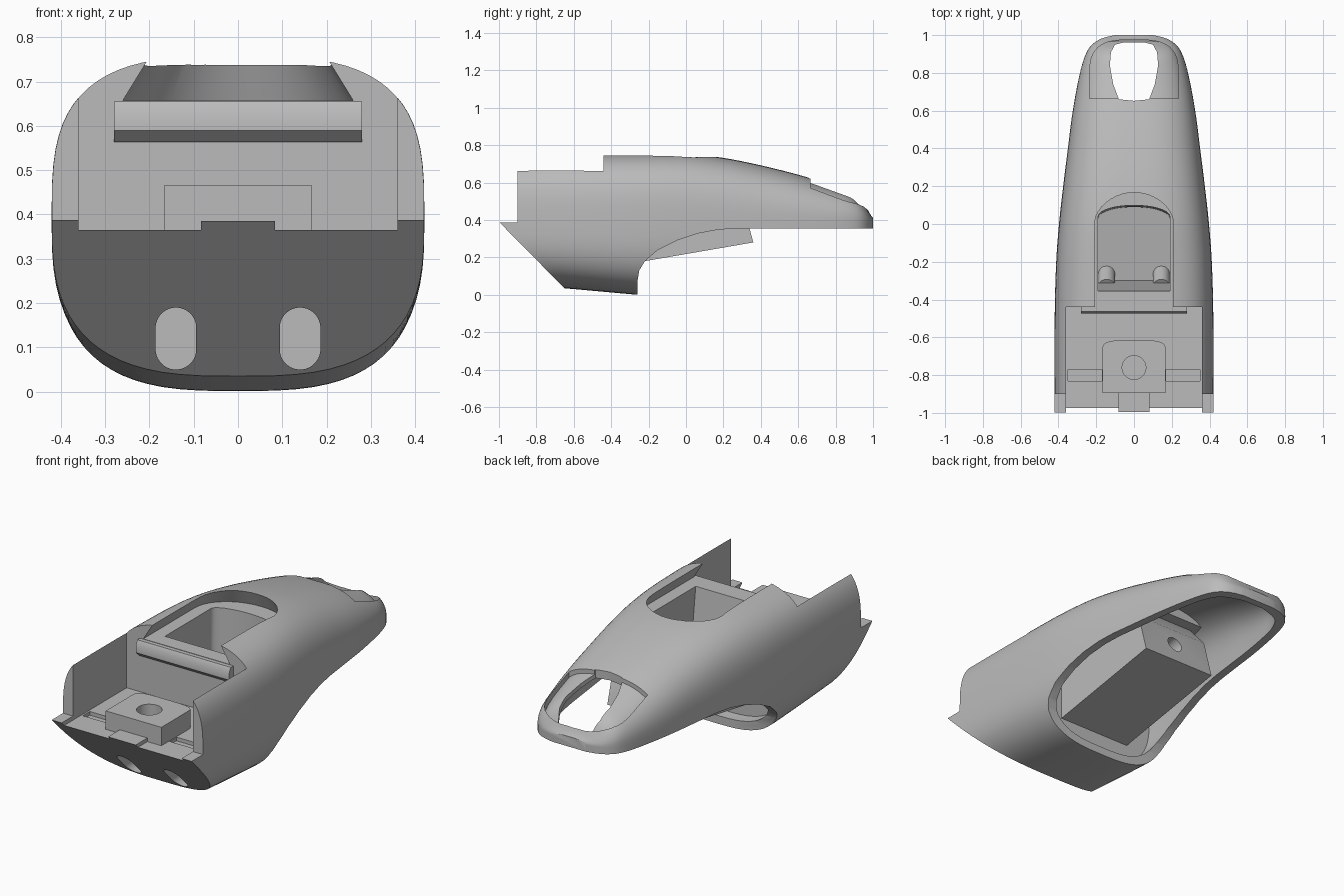
import bpy, bmesh, math
from mathutils import Vector

cube = bpy.data.objects.get("Cube")
if cube:
    bpy.data.objects.remove(cube)

grey = bpy.data.materials.new("plain_grey")
grey.use_nodes = True
grey.diffuse_color = (0.5, 0.5, 0.5, 1)
grey.node_tree.nodes["Principled BSDF"].inputs["Base Color"].default_value = (0.5, 0.5, 0.5, 1)


def loft(name, loops):
    """Skin a row of equal-length loops and cap both ends."""
    bm = bmesh.new()
    rings = [[bm.verts.new(p) for p in loop] for loop in loops]
    n = len(rings[0])
    for a, b in zip(rings, rings[1:]):
        for i in range(n):
            j = (i + 1) % n
            bm.faces.new((a[i], a[j], b[j], b[i]))
    bm.faces.new(rings[0][::-1])
    bm.faces.new(rings[-1])
    bmesh.ops.recalc_face_normals(bm, faces=bm.faces)
    mesh = bpy.data.meshes.new(name)
    bm.to_mesh(mesh)
    bm.free()
    mesh.materials.append(grey)
    ob = bpy.data.objects.new(name, mesh)
    bpy.context.collection.objects.link(ob)
    return ob


def side_prism(name, pts, half):
    return loft(name, [[(x, y, z) for y, z in pts] for x in (-half, half)])


def box(name, x0, x1, y0, y1, z0, z1):
    return loft(name, [[(x0, y0, z), (x1, y0, z), (x1, y1, z), (x0, y1, z)] for z in (z0, z1)])


def rod(name, start, end, radius, n=32):
    a, b = Vector(start), Vector(end)
    rot = (b - a).to_track_quat('Z', 'Y')
    ring = [rot @ Vector((radius * math.cos(math.tau * i / n), radius * math.sin(math.tau * i / n), 0))
            for i in range(n)]
    return loft(name, [[c + p for p in ring] for c in (a, b)])


def combine(target, tool, op='DIFFERENCE'):
    """Apply a boolean and drop the tool."""
    mod = target.modifiers.new("cut", 'BOOLEAN')
    mod.operation, mod.object, mod.solver = op, tool, 'EXACT'
    bpy.context.view_layer.update()
    dg = bpy.context.evaluated_depsgraph_get()
    mesh = bpy.data.meshes.new_from_object(target.evaluated_get(dg))
    target.modifiers.clear()
    target.data = mesh
    bpy.data.objects.remove(tool)


# Body stations: y, half width, top height
STATIONS = [(-1.0, .42, .757), (-.5, .42, .757), (-.2, .412, .757), (0, .397, .755), (.2, .375, .732),
            (.4, .35, .692), (.6, .324, .642), (.8, .286, .582), (.9, .255, .55), (.95, .222, .50),
            (.985, .165, .43), (1.0, .1, .41)]


def station(y):
    """Smoothly interpolated half width and top height."""
    s = STATIONS
    i = max(k for k in range(len(s) - 1) if s[k][0] <= y)

    def slope(k, c):
        a, b = s[max(k - 1, 0)], s[min(k + 1, len(s) - 1)]
        return (b[c] - a[c]) / (b[0] - a[0])
    h = s[i + 1][0] - s[i][0]
    t = (y - s[i][0]) / h
    return [(2*t**3 - 3*t*t + 1) * s[i][c] + (3*t*t - 2*t**3) * s[i+1][c]
            + h * ((t**3 - 2*t*t + t) * slope(i, c) + (t**3 - t*t) * slope(i + 1, c)) for c in (1, 2)]


def hull(name, inset=0.0, start=-1.0, n=72):
    """Outer body form, optionally inset."""
    loops = []
    for k in range(45):
        u = k / 44
        y = min(start + (1 - start) * (1 - (1 - u) ** 1.7), 1)
        w, top = station(y)
        w, top = w - inset, max(top - inset, .396)
        bottom = max(0, -.09 * (y + .26)) + inset
        blend = min(max((y + .2) / 1.1, 0), 1)
        loop = []
        for i in range(n):
            a = math.tau * i / n
            c, s = math.cos(a), math.sin(a)
            e = 2 / (3.2 - .8 * blend) if s > 0 else 2 / 3
            r = top - .39 if s > 0 else .39 - bottom
            loop.append((math.copysign(w * abs(c) ** e, c), y - inset * min(max((y - .8) * 5, 0), 1),
                         .39 + math.copysign(r * abs(s) ** e, s)))
        loops.append(loop)
    return loft(name, loops)


def round_end(h, y0, y1, r, z, power=2.0, n=20):
    """Plan outline with a straight front and a rounded rear."""
    pts = [(-h, y0), (h, y0)]
    for i in range(n + 1):
        a = math.pi * i / n
        c, s = math.cos(a), math.sin(a)
        pts.append((math.copysign(h * abs(c) ** (2 / power), c), y1 - r + r * s ** (2 / power) if s > 0 else y1 - r))
    return [(x, y, z(y) if callable(z) else z) for x, y in pts]


body = hull("body_shell")

# Hollow rear underside and its curved opening
combine(body, hull("cavity", .045, -.32))
combine(body, side_prism("underside_cut", [
    (-.26, -.1), (-.26, .07), (-.25, .13), (-.22, .18), (-.15, .24), (-.05, .29), (.06, .327),
    (.17, .348), (.27, .355), (1.1, .355), (1.1, -.1)], .6))

# Open front bay, stepped walls and central tab
combine(body, box("front_bay", -.36, .36, -1.1, -.44, .365, 1))
combine(body, box("wall_step", -.6, .6, -1.1, -.9, .387, 1))
combine(body, box("front_tab", -.083, .083, -1, -.85, .33, .385), 'UNION')
for side in (-1, 1):
    combine(body, box("floor_groove", *sorted((side * .17, side * .35)), -.83, -.77, .345, .4))

# Slanted front underside with two upright recesses
combine(body, side_prism("chin_cut", [(-1.005, .395), (-.65, .035), (-.6, -.2), (-1.3, -.2), (-1.3, .395)], .6))
for side in (-1, 1):
    slot = []
    for y in (-1.1, -.62):
        ring = []
        for i in range(32):
            a = math.tau * (i + .5) / 32
            ring.append((side * .14 + .046 * math.cos(a), y,
                         .12 + .046 * math.sin(a) + math.copysign(.024, math.sin(a))))
        slot.append(ring)
    combine(body, loft("chin_slot", slot))

# Inner housing and sloping tray, trimmed to the body form
tray = side_prism("tray", [(-.4, .149), (.36, .28), (.3, .5), (.12, .7), (-.4, .7)], .22)
combine(tray, box("housing", -.3, .3, -.41, .25, .625, .8), 'UNION')
combine(tray, hull("trim", .012), 'INTERSECT')
combine(body, tray, 'UNION')

# Undercut top slot, deep pocket and rear bore
combine(body, loft("top_slot", [round_end(.26, -.5, .2, .2, .657), round_end(.172, -.5, .14, .17, .8)]))
combine(body, loft("pocket", [round_end(.19, -.3, .09, .06, lambda y: .21 + .172 * (y + .3)),
                              round_end(.19, -.36, .1, .06, .7)]))
combine(body, rod("rear_bore", (0, .05, .35), (0, .45, .42), .045))

# Recessed tail window following the body surface
recess = loft("tail_recess", [round_end(.235, .665, .975, .2, z, 3.2) for z in (.4, .9)])
combine(recess, hull("recess_floor", .022))
combine(body, recess)
window = [(-.08, .66), (0, .652), (.08, .66), (.11, .74), (.128, .84), (.122, .91), (.1, .95),
          (.06, .96), (-.06, .96), (-.1, .95), (-.122, .91), (-.128, .84), (-.11, .74)]
combine(body, loft("tail_window", [[(x, y, z) for x, y in window] for z in (.3, .9)]))

# Mounting block with a bore
block = loft("mounting_block", [round_end(.167, -.895, -.615, .06, z, 4) for z in (.35, .465)])
combine(block, rod("block_bore", (0, -.76, .375), (0, -.76, .6), .063))

# Chamfered ledge across the bay wall
ledge = side_prism("ledge_bar", [(-.42, .563), (-.445, .563), (-.475, .59), (-.475, .63), (-.462, .655),
                                 (-.42, .655)], .28)

# Small guide pegs in the pocket
for side, label in ((1, "left"), (-1, "right")):
    rod(label + "_guide_peg", (side * .145, -.33, .3), (side * .145, -.26, .2), .045)

for ob in bpy.context.collection.objects:
    ob.select_set(ob.type == 'MESH')
bpy.context.view_layer.objects.active = body
bpy.ops.object.shade_smooth_by_angle(angle=math.radians(30))
